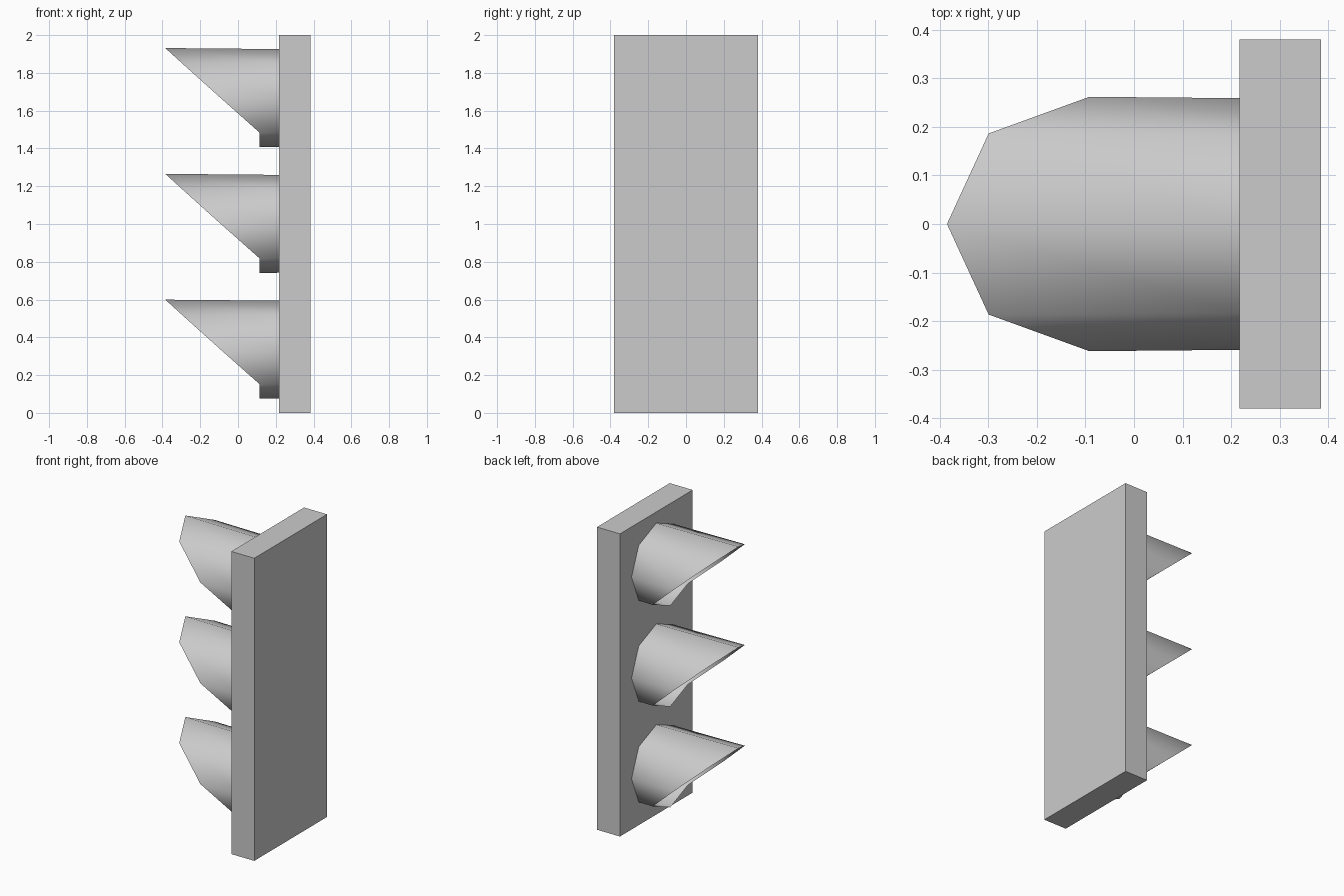
import bpy, bmesh
from math import sin, cos, pi

cube = bpy.data.objects.get("Cube")
if cube:
    bpy.data.objects.remove(cube)

# Single grey material
grey = bpy.data.materials.new("light grey")
grey.use_nodes = True
colour = (0.6, 0.6, 0.6, 1)
grey.diffuse_color = colour
grey.node_tree.nodes["Principled BSDF"].inputs["Base Color"].default_value = colour

PLATE_X = 0.217     # face of the plate that carries the visors
LIP_X = 0.115       # where the slanted cut ends at the bottom
SIDES = 8


def add_object(name, bm):
    mesh = bpy.data.meshes.new(name)
    bm.to_mesh(mesh)
    bm.free()
    mesh.materials.append(grey)
    obj = bpy.data.objects.new(name, mesh)
    bpy.context.collection.objects.link(obj)
    return obj


# Upright backing plate
bm = bmesh.new()
bmesh.ops.create_cube(bm, size=1)
bmesh.ops.scale(bm, vec=(0.168, 0.76, 2), verts=bm.verts)
bmesh.ops.translate(bm, vec=(0.301, 0, 1), verts=bm.verts)
add_object("backing_plate", bm)


# Open eight-sided hood, cut at a slant and slightly flared towards its tip
def add_visor(name, z):
    bm = bmesh.new()
    back, front = [], []
    for i in range(SIDES):
        a = 2 * pi * i / SIDES
        tip_x = min(-0.092 - 0.293 * cos(a), LIP_X)
        for ring, x in ((back, PLATE_X), (front, tip_x)):
            r = 0.259 + 0.009 * (PLATE_X - x)
            ring.append(bm.verts.new((x, r * sin(a), z + r * cos(a))))
    for i in range(SIDES):
        j = (i + 1) % SIDES
        face = bm.faces.new((back[i], front[i], front[j], back[j]))
        face.smooth = True
    bm.normal_update()
    if bm.faces[:][0].normal.z < 0:
        bmesh.ops.reverse_faces(bm, faces=bm.faces)
    add_object(name, bm)


for name, z in (("bottom_visor", 0.335), ("middle_visor", 1.001), ("top_visor", 1.667)):
    add_visor(name, z)
